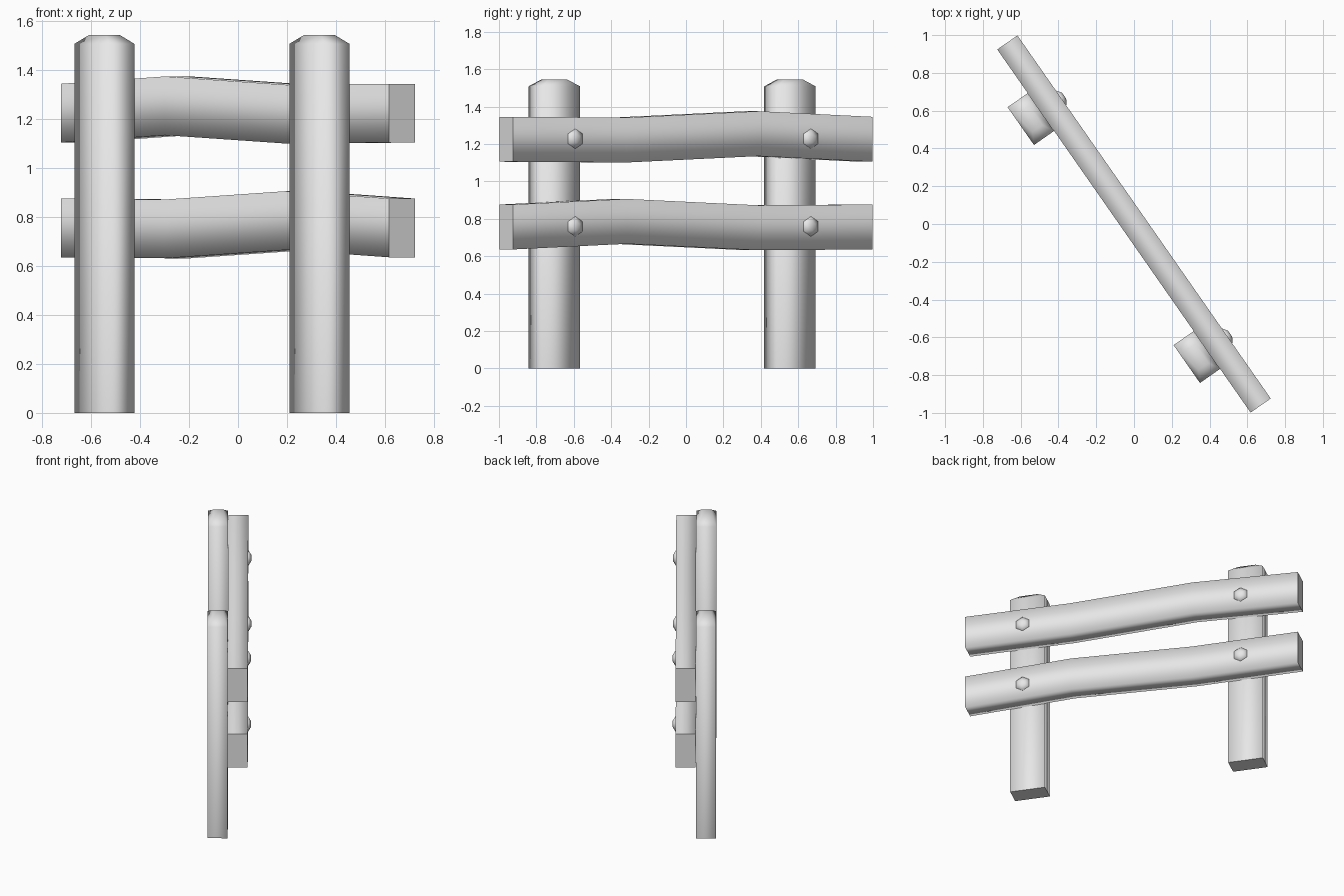
import bpy, bmesh, math
from mathutils import Matrix, Vector

cube = bpy.data.objects.get("Cube")
if cube:
    bpy.data.objects.remove(cube, do_unlink=True)

grey = bpy.data.materials.new("plain_grey")
grey.use_nodes = True
grey.diffuse_color = (0.8, 0.8, 0.8, 1)
grey.node_tree.nodes["Principled BSDF"].inputs["Base Color"].default_value = (0.8, 0.8, 0.8, 1)

# The fence is laid out along local x, then turned about z
TURN = Matrix.Rotation(math.radians(-55.1), 4, 'Z')
HALF_LENGTH, THICK, RAIL_HALF_HEIGHT = 1.172, 0.13, 0.12
POST_X, POST_HALF_WIDTH = 0.768, 0.122


def loft(name, rings, sharp_ends):
    """Skin a row of rings, cap both ends and shade the long sides smoothly."""
    bm = bmesh.new()
    rows = [[bm.verts.new(p) for p in ring] for ring in rings]
    n = len(rows[0])
    for a, b in zip(rows, rows[1:]):
        for i in range(n):
            j = (i + 1) % n
            bm.faces.new((a[i], a[j], b[j], b[i]))
    caps = [bm.faces.new(rows[0]), bm.faces.new(rows[-1])]
    bmesh.ops.recalc_face_normals(bm, faces=bm.faces)
    for f in bm.faces:
        f.smooth = True
    for cap, sharp in zip(caps, sharp_ends):
        if sharp:
            cap.smooth = False
            for e in cap.edges:
                e.smooth = False
    mesh = bpy.data.meshes.new(name)
    bm.to_mesh(mesh)
    bm.free()
    mesh.materials.append(grey)
    obj = bpy.data.objects.new(name, mesh)
    obj.matrix_world = TURN
    bpy.context.collection.objects.link(obj)
    return obj


def rectangle(hx, hy):
    return [(-hx, -hy), (hx, -hy), (hx, hy), (-hx, hy)]


# Posts: square timbers with a tapered cap
def post(name, x):
    levels = [(0, 1), (1.508, 1), (1.545, 0.5)]
    rings = [[(x + px, py - THICK, z) for px, py in
              rectangle(POST_HALF_WIDTH * s, THICK / 2 * s)] for z, s in levels]
    loft(name, rings, (True, False))


# Rails: planks with a gentle bend at one third
def rail(name, z, side):
    stations = [(-HALF_LENGTH, 0), (-0.43, 0.03), (0.43, -0.004), (HALF_LENGTH, 0)]
    rings = [[(x * side, py, z + lift + pz) for py, pz in
              rectangle(THICK / 2, RAIL_HALF_HEIGHT)] for x, lift in stations]
    loft(name, rings, (True, True))


# Bolts: six-sided heads with a sloping rim
def bolt(name, x, z):
    centre = Vector((x, THICK / 2, z))
    rings = []
    for out, r in [(-0.01, 0.053), (0.003, 0.053), (0.02, 0.022)]:
        rings.append([centre + Vector((r * math.sin(k * math.pi / 3), out,
                                       r * math.cos(k * math.pi / 3))) for k in range(6)])
    loft(name, rings, (True, False))


for label, side in (("back", -1), ("front", 1)):
    post(label + "_post", side * POST_X)
for label, z, side in (("upper", 1.225, 1), ("lower", 0.756, -1)):
    rail(label + "_rail", z, side)
    for end, s in (("back", -1), ("front", 1)):
        bolt(f"{label}_{end}_bolt", s * POST_X, z + 0.003)
